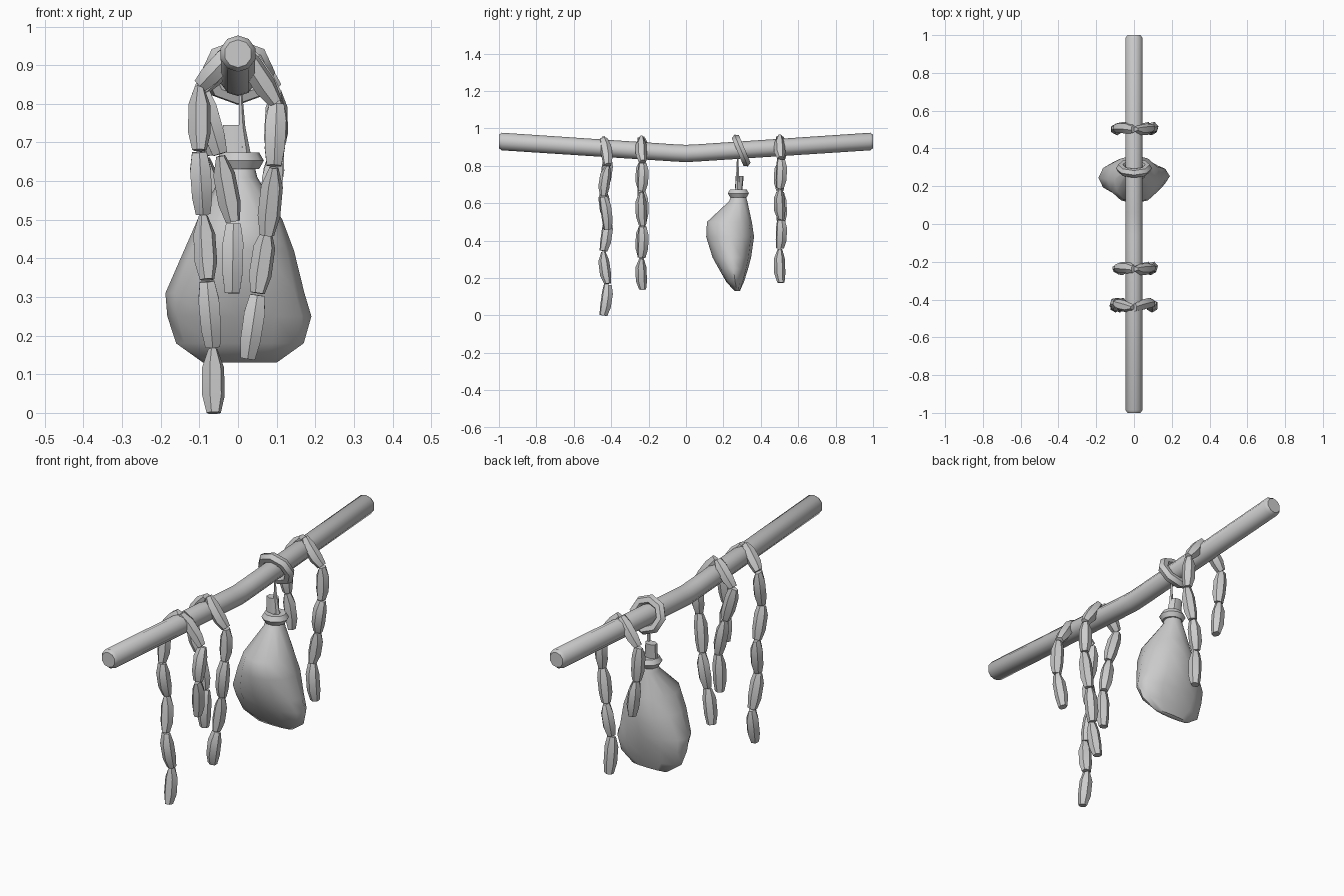
import bpy, bmesh
from math import cos, sin, pi, tau
from mathutils import Vector, Matrix

if "Cube" in bpy.data.objects:
    bpy.data.objects.remove(bpy.data.objects["Cube"])


def finish(name, bm, angle=40):
    bmesh.ops.recalc_face_normals(bm, faces=bm.faces)
    me = bpy.data.meshes.new(name)
    bm.to_mesh(me)
    bm.free()
    ob = bpy.data.objects.new(name, me)
    bpy.context.collection.objects.link(ob)
    bpy.context.view_layer.objects.active = ob
    ob.select_set(True)
    bpy.ops.object.shade_smooth_by_angle(angle=angle * pi / 180)
    ob.select_set(False)
    return ob


def loft(bm, rings, closed=False):
    loops = [[bm.verts.new(p) for p in r] for r in rings]
    n = len(loops[0])
    pairs = list(zip(loops, loops[1:]))
    if closed:
        pairs.append((loops[-1], loops[0]))
    for a, b in pairs:
        for i in range(n):
            bm.faces.new((a[i], a[(i + 1) % n], b[(i + 1) % n], b[i]))
    if not closed:
        bm.faces.new(loops[0])
        bm.faces.new(loops[-1])


def circle(c, u, v, ru, rv, n, turn=0.0):
    return [Vector(c) + u * ru * cos(tau * i / n + turn) + v * rv * sin(tau * i / n + turn)
            for i in range(n)]


X, Y, Z = Vector((1, 0, 0)), Vector((0, 1, 0)), Vector((0, 0, 1))

# Sagging pole
bm = bmesh.new()
pole = [(-1, .93, .036), (-.985, .93, .047), (-.06, .869, .046), (0, .866, .046),
        (.06, .869, .046), (.985, .93, .047), (1, .93, .036)]
loft(bm, [circle((0, y, z), X, Z, r, r, 10, pi / 10) for y, z, r in pole])
finish("pole", bm, 50)


def link(bm, a, b, flip):
    """One sausage link, bulging in the middle and pinched at its ends."""
    a, b = Vector(a), Vector(b)
    d = (b - a).normalized()
    u = Y - d * Y.dot(d)
    u.normalize()
    v = d.cross(u)
    rings = []
    for t, ru, rv in ((0, .012, .022), (.28, .029, .031), (.72, .03, .03), (1, .019, .022)):
        if flip:
            ru, rv = rv, ru
        bow = .006 * sin(pi * t) * (1 if flip else -1)
        rings.append(circle(a.lerp(b, t) + u * bow, u, v, ru, rv, 6, .3 if flip else 0))
    loft(bm, rings)


# Strings of links draped over the pole: y, then (x, z) joints per side
strings = [
    (-.43, [(-.005, .945), (-.1, .845), (-.1, .675), (-.09, .51), (-.08, .34), (-.065, .165), (-.063, 0)]),
    (-.43, [(.005, .945), (.1, .80), (.093, .635), (.075, .46)]),
    (-.235, [(.005, .95), (.1, .815), (.095, .66), (.075, .475), (.05, .305), (.025, .14)]),
    (-.235, [(-.005, .95), (-.095, .835), (-.045, .665), (-.012, .49), (-.015, .31)]),
    (.505, [(.005, .955), (.1, .835), (.1, .675), (.075, .51), (.05, .355), (.06, .175)]),
    (.505, [(-.005, .955), (-.1, .83), (-.085, .66), (-.065, .49)]),
]
for k, (y0, pts) in enumerate(strings):
    bm = bmesh.new()
    sway = .012 if y0 == -.43 else .003
    P = [Vector((x, y0 + sway * (-1) ** (i + 1), z)) for i, (x, z) in enumerate(pts)]
    for i, (a, b) in enumerate(zip(P, P[1:])):
        link(bm, a, a.lerp(b, .97) if i < len(P) - 2 else b, (i + k) % 2)
    finish("link_string_%d" % k, bm, 35)


def torus(name, c, axis_tilt, R1, R2, r, n=8, m=6):
    """Ring lying flat, then tilted about x."""
    bm = bmesh.new()
    rings = []
    for i in range(n):
        a = tau * i / n
        d = Vector((cos(a), sin(a), 0))
        rings.append(circle((R1 * cos(a), R2 * sin(a), 0), d, Z, r, r, m))
    loft(bm, rings, True)
    bm.transform(Matrix.Translation(c) @ Matrix.Rotation(axis_tilt, 4, 'X'))
    finish(name, bm, 50)


# Sack tie around the pole, and collar around the neck
torus("pole_tie", (0, .295, .882), pi / 2 + .4, .072, .068, .024)
torus("sack_collar", (.005, .28, .653), 0, .037, .034, .025, 10)

# Hanging cord
bm = bmesh.new()
loft(bm, [circle((x, .276, z), X, Y, r, r, 5)
          for x, z, r in ((.006, .84, .004), (.01, .74, .009), (.02, .66, .015))])
finish("cord", bm)

# Gathered cloth above the collar
bm = bmesh.new()
loft(bm, [circle((-.008, .28, .65), X, Y, .035, .02, 7),
          circle((-.012, .287, .745), X, Y, .03, .022, 7)])
finish("sack_neck", bm)

# Sack body: z, x min, x max, y min, y max
body = [(.67, -.03, .035, .255, .31), (.61, -.045, .05, .23, .328), (.50, -.105, .115, .112, .352),
        (.42, -.14, .145, .108, .364), (.31, -.188, .172, .142, .348), (.25, -.183, .19, .175, .332),
        (.18, -.16, .17, .215, .31), (.13, -.09, .10, .26, .288)]
bm = bmesh.new()
loft(bm, [circle(((a + b) / 2, (c + d) / 2, z), X, Y, (b - a) / 2, (d - c) / 2, 12)
          for z, a, b, c, d in body])
finish("sack", bm, 60)
